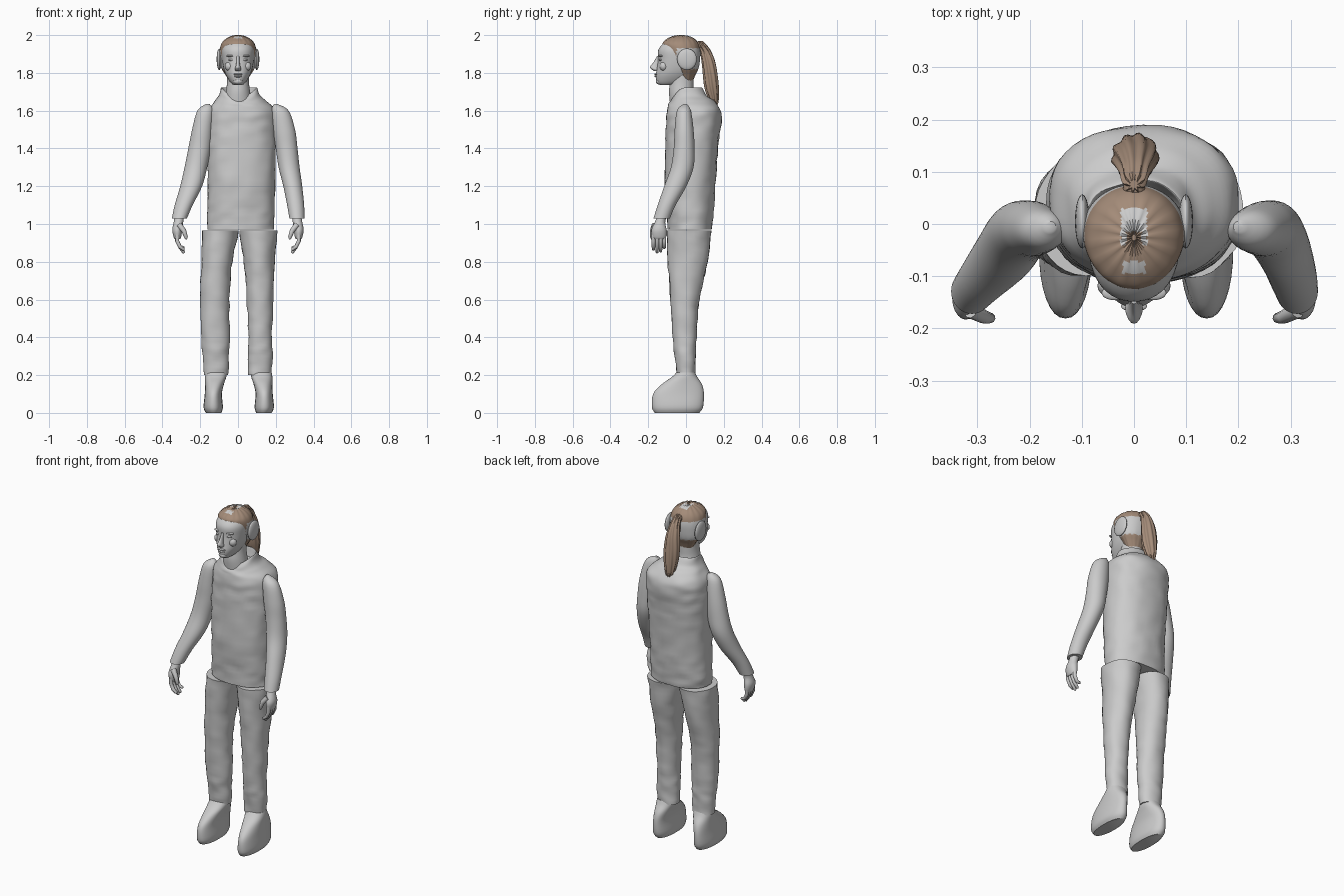
import bpy, bmesh, math
from mathutils import Vector, noise

cube = bpy.data.objects.get("Cube")
if cube:
    bpy.data.objects.remove(cube, do_unlink=True)


def make_material(name, color):
    mat = bpy.data.materials.new(name)
    mat.use_nodes = True
    mat.diffuse_color = color
    mat.node_tree.nodes["Principled BSDF"].inputs["Base Color"].default_value = color
    return mat


grey = make_material("plain grey", (0.6, 0.6, 0.6, 1))
brown = make_material("hair brown", (0.37, 0.26, 0.19, 1))


def spline(a, b, c, d, t):
    """Smooth interpolation between b and c."""
    return [q + 0.5 * t * (r - p + t * (2 * p - 5 * q + 4 * r - s + t * (3 * (q - r) + s - p)))
            for p, q, r, s in zip(a, b, c, d)]


def finish(name, bm, materials, paint=None, angle=50):
    bmesh.ops.recalc_face_normals(bm, faces=bm.faces)
    for face in bm.faces:
        face.smooth = True
        if paint:
            face.material_index = paint(face.calc_center_median())
    mesh = bpy.data.meshes.new(name)
    bm.to_mesh(mesh)
    bm.free()
    for mat in materials:
        mesh.materials.append(mat)
    mesh.set_sharp_from_angle(angle=math.radians(angle))
    obj = bpy.data.objects.new(name, mesh)
    bpy.context.collection.objects.link(obj)
    return obj


def loft(name, rings, power=2.0, sides=32, steps=4, shape=None, materials=(grey,),
         paint=None, remove=None):
    """Skin over horizontal rings given as (z, x low, x high, y low, y high)."""
    padded = [rings[0], *rings, rings[-1]]
    dense = [spline(*padded[i:i + 4], k / steps)
             for i in range(len(rings) - 1) for k in range(steps)] + [rings[-1]]
    bm = bmesh.new()
    loops = []
    for z, x_low, x_high, y_low, y_high in dense:
        loop = []
        for i in range(sides):
            angle = math.tau * i / sides
            c, s = math.cos(angle), math.sin(angle)
            x = math.copysign(abs(c) ** (2 / power), c) * (x_high - x_low) / 2
            y = math.copysign(abs(s) ** (2 / power), s) * (y_high - y_low) / 2
            point = Vector((x + (x_low + x_high) / 2, y + (y_low + y_high) / 2, z))
            loop.append(bm.verts.new(shape(point, angle) if shape else point))
        loops.append(loop)
    for low, high in zip(loops, loops[1:]):
        for i in range(sides):
            j = (i + 1) % sides
            bm.faces.new((low[i], low[j], high[j], high[i]))
    bm.faces.new(loops[0])
    bm.faces.new(loops[-1])
    if remove:
        gone = [f for f in bm.faces if remove(f.calc_center_median())]
        bmesh.ops.delete(bm, geom=gone, context="FACES")
    return finish(name, bm, materials, paint)


def symmetric(rings):
    return [(z, -half, half, y_low, y_high) for z, half, y_low, y_high in rings]


def mirrored(rings, shift=0.0):
    return [(z, shift - b, shift - a, c, d) for z, a, b, c, d in rings]


def ellipsoid(name, center, radii, mat=grey):
    bm = bmesh.new()
    bmesh.ops.create_uvsphere(bm, u_segments=20, v_segments=12, radius=1)
    bmesh.ops.scale(bm, vec=radii, verts=bm.verts)
    bmesh.ops.translate(bm, vec=center, verts=bm.verts)
    return finish(name, bm, (mat,))


def tube(name, points, radii, mat=grey):
    curve = bpy.data.curves.new(name, "CURVE")
    curve.dimensions = "3D"
    curve.bevel_depth = 1
    curve.bevel_resolution = 3
    curve.use_fill_caps = True
    line = curve.splines.new("POLY")
    line.points.add(len(points) - 1)
    for target, co, radius in zip(line.points, points, radii):
        target.co = (*co, 1)
        target.radius = radius
    line.use_smooth = True
    curve.materials.append(mat)
    bpy.context.collection.objects.link(bpy.data.objects.new(name, curve))


# Cloth creases, and a collar that dips at the throat
def crease(point, angle):
    amount = noise.noise(point * Vector((14, 14, 22))) * 0.006
    return point + Vector((math.cos(angle), math.sin(angle), 0)) * amount


def torso_shape(point, angle):
    front = max(0, -math.sin(angle)) ** 2
    rise = max(0, min(1, (point.z - 1.62) / 0.1))
    return crease(point, angle) - Vector((0, 0, 0.05 * front * rise))


loft("torso", [
    (0.97, -.16, .19, -.095, .135), (1.05, -.163, .193, -.1, .145),
    (1.2, -.16, .195, -.113, .155), (1.4, -.165, .2, -.11, .17),
    (1.53, -.165, .2, -.105, .185), (1.6, -.158, .195, -.1, .185),
    (1.65, -.125, .15, -.093, .15), (1.68, -.103, .118, -.085, .11),
    (1.72, -.092, .102, -.07, .085), (1.715, -.085, .095, -.065, .078),
    (1.67, -.08, .09, -.065, .07)], power=2.3, sides=48, steps=6, shape=torso_shape)

# Trouser legs share their depth profile
leg_depth = [(.965, -.1, .135), (.8, -.095, .115), (.6, -.082, .07),
             (.4, -.07, .055), (.3, -.06, .05), (.2, -.05, .05)]
leg_widths = {
    "right": [(-.19, .005), (-.195, -.03), (-.2, -.045), (-.195, -.045), (-.185, -.048), (-.178, -.052)],
    "left": [(.005, .21), (.03, .195), (.045, .187), (.055, .18), (.052, .182), (.055, .178)]}
for side, widths in leg_widths.items():
    rings = [(z, a, b, c, d) for (z, c, d), (a, b) in zip(leg_depth, widths)]
    loft(side + "_trouser_leg", rings, power=2.1, steps=6, shape=crease)

# Shoes
shoe = [(0, -.17, -.088, -.165, .07), (.03, -.182, -.08, -.18, .09),
        (.1, -.176, -.085, -.174, .095), (.15, -.174, -.075, -.13, .085),
        (.19, -.174, -.062, -.075, .06), (.215, -.17, -.06, -.05, .048)]
loft("right_shoe", shoe, power=2.2)
loft("left_shoe", mirrored(shoe, 0.008), power=2.2)

# Sleeves share their depth profile
arm_depth = [(1.635, -.015, .005), (1.6, -.048, .026), (1.5, -.06, .04), (1.4, -.065, .045),
             (1.3, -.08, .04), (1.2, -.115, .002), (1.1, -.15, -.055), (1.03, -.172, -.085)]
arm_widths = {
    "right": [(-.17, -.15), (-.215, -.13), (-.243, -.135), (-.263, -.143),
              (-.283, -.163), (-.306, -.19), (-.335, -.24), (-.35, -.27)],
    "left": [(.19, .21), (.178, .268), (.185, .302), (.2, .315),
             (.215, .326), (.24, .34), (.26, .35), (.272, .352)]}
for side, widths in arm_widths.items():
    rings = [(z, a, b, c, d) for (z, c, d), (a, b) in zip(arm_depth, widths)]
    loft(side + "_sleeve", rings, steps=5)

# Hands with curled fingers
for side, sign in (("right", -1), ("left", 1)):
    palm = [(1.045, .285, .335, -.15, -.1), (1.01, .29, .34, -.165, -.11),
            (.97, .295, .348, -.182, -.103), (.935, .3, .342, -.18, -.104),
            (.92, .305, .335, -.172, -.112)]
    loft(side + "_palm", palm if sign > 0 else mirrored(palm), sides=20)
    for n, tip in enumerate((.865, .85, .855, .875)):
        y = -.172 + n * .019
        tube(f"{side}_finger_{n + 1}",
             [(sign * .322, y, .945), (sign * .322, y, .91), (sign * .308, y, .88),
              (sign * .288, y, tip), (sign * .284, y, tip - .004)],
             (.011, .0105, .01, .008, .003))
    tube(side + "_thumb",
         [(sign * .312, -.165, .995), (sign * .287, -.178, .965),
          (sign * .275, -.18, .93), (sign * .274, -.18, .918)],
         (.016, .013, .01, .004))

# Neck and head
loft("neck", symmetric([(1.64, .075, -.085, .06), (1.7, .064, -.09, .042),
                        (1.75, .058, -.085, .04), (1.8, .058, -.08, .04)]))
loft("head", symmetric([
    (1.735, .022, -.138, -.06), (1.75, .04, -.155, 0), (1.785, .062, -.16, .04),
    (1.82, .075, -.155, .06), (1.87, .084, -.148, .065), (1.92, .086, -.147, .066),
    (1.955, .072, -.122, .05), (1.98, .04, -.085, .02)]), power=2.15, sides=40)

# Facial features
loft("nose", symmetric([(1.81, .012, -.17, -.14), (1.82, .017, -.183, -.14),
                        (1.832, .013, -.191, -.14), (1.855, .009, -.173, -.13),
                        (1.89, .008, -.153, -.12)]), sides=16)
ellipsoid("upper_lip", (0, -.157, 1.793), (.025, .011, .005))
ellipsoid("lower_lip", (0, -.156, 1.782), (.021, .011, .006))
ellipsoid("chin", (0, -.143, 1.755), (.025, .017, .016))
for side, sign in (("right", -1), ("left", 1)):
    ellipsoid(side + "_eye", (sign * .034, -.132, 1.869), (.017, .012, .007))
    ellipsoid(side + "_brow", (sign * .036, -.132, 1.89), (.026, .014, .006))
    ellipsoid(side + "_cheek", (sign * .045, -.118, 1.835), (.025, .022, .025))
    ellipsoid(side + "_ear_cover", (sign * .099, .005, 1.872), (.014, .052, .057))


# Swept-back hair: brown cap and nape, grey band and crown patches
def hair_colour(c):
    x = abs(c.x)
    rear_patch = x < .025 and -.04 < c.y < .03 and not (x < .015 and c.y < -.015)
    front_patch = x < .021 and -.095 < c.y < -.072
    if c.z > 1.95 and (rear_patch or front_patch):
        return 1
    return 1 if 1.82 < c.z < 1.93 and c.y > -.05 else 0


def strands(point, angle):
    return point + Vector((0, 0, 0.0015 * math.sin(angle * 16)))


loft("hair_cap", symmetric([
    (1.755, .045, -.03, .036), (1.79, .066, -.04, .05), (1.83, .09, -.06, .068),
    (1.88, .097, -.09, .075), (1.92, .097, -.115, .075), (1.955, .087, -.124, .066),
    (1.98, .063, -.1, .045), (1.995, .032, -.065, .012), (1.999, .004, -.032, -.02)]),
    sides=64, steps=7, shape=strands, materials=(brown, grey), paint=hair_colour,
    remove=lambda c: c.y < -.045 and c.z < 1.88 - (c.y + .06) * 1.1)


# Ponytail with fluted locks
def locks(point, angle):
    flute = 0.003 * math.sin(angle * 9 + point.z * 12)
    return point + Vector((math.cos(angle), math.sin(angle), 0)) * flute


loft("ponytail", [
    (1.615, .0, .008, .148, .156), (1.65, -.02, .026, .125, .17),
    (1.72, -.036, .042, .1, .172), (1.79, -.042, .046, .092, .166),
    (1.86, -.036, .04, .085, .153), (1.92, -.026, .028, .075, .128),
    (1.955, -.02, .02, .06, .1), (1.968, -.01, .01, .066, .086)],
    sides=54, steps=5, shape=locks, materials=(brown,))
ellipsoid("hair_tie", (0, .068, 1.945), (.021, .026, .02), brown)
